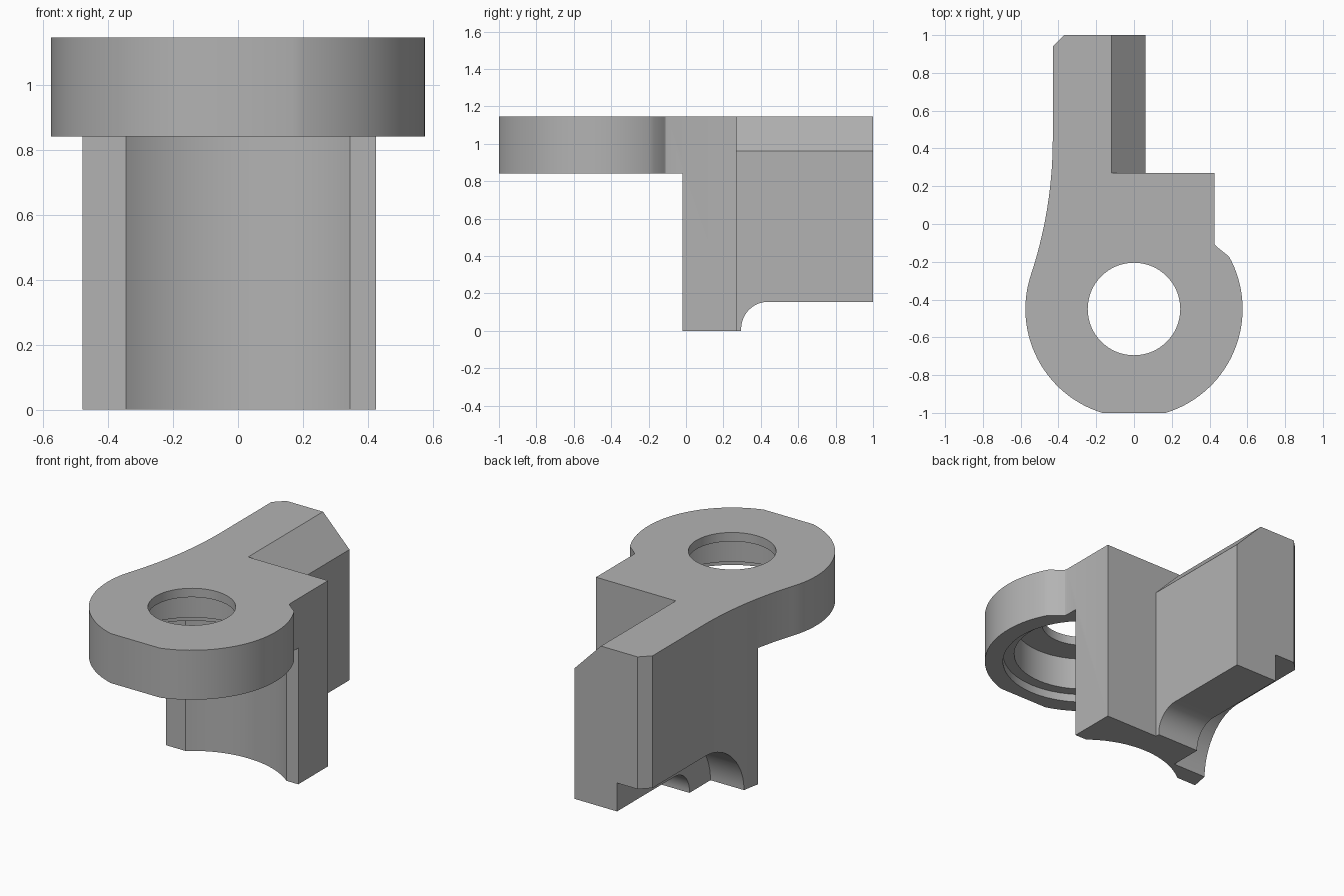
import bpy, bmesh
from math import sin, cos, radians

cube = bpy.data.objects.get("Cube")
if cube:
    bpy.data.objects.remove(cube, do_unlink=True)

TOP, PLATE_Z = 1.145, 0.84
EYE_Y = -0.45


def arc(cx, cy, r, a0, a1, n):
    """Points on a circular arc, angles in degrees."""
    angles = [radians(a0 + (a1 - a0) * i / n) for i in range(n + 1)]
    return [(cx + r * cos(a), cy + r * sin(a)) for a in angles]


def prism(name, pts, lo, hi, axis="z"):
    """Extrude a closed profile along an axis; profiles are xy, xz or yz."""
    place = {"z": lambda p, t: (p[0], p[1], t),
             "y": lambda p, t: (p[0], t, p[1]),
             "x": lambda p, t: (t, p[0], p[1])}[axis]
    bm = bmesh.new()
    a = [bm.verts.new(place(p, lo)) for p in pts]
    b = [bm.verts.new(place(p, hi)) for p in pts]
    bm.faces.new(a)
    bm.faces.new(b)
    for i in range(len(pts)):
        j = (i + 1) % len(pts)
        bm.faces.new((a[i], a[j], b[j], b[i]))
    bmesh.ops.recalc_face_normals(bm, faces=bm.faces)
    mesh = bpy.data.meshes.new(name)
    bm.to_mesh(mesh)
    bm.free()
    obj = bpy.data.objects.new(name, mesh)
    bpy.context.collection.objects.link(obj)
    return obj


def cut(target, cutter):
    """Subtract the cutter from the target and discard it."""
    cutter.hide_render = True
    mod = target.modifiers.new("cut", "BOOLEAN")
    mod.operation, mod.solver, mod.object = "DIFFERENCE", "EXACT", cutter
    bpy.context.view_layer.objects.active = target
    bpy.ops.object.modifier_apply(modifier=mod.name)
    bpy.data.objects.remove(cutter, do_unlink=True)


# Full-height bracket: arm, blended flank, round eye with front flat
outline = [(0.425, 0.27), (0.06, 0.27), (0.06, 1), (-0.37, 1), (-0.43, 0.94)]
outline += arc(-2.72, 0.45, 2.29, 0, -18.3, 14)
outline += arc(0, EYE_Y, 0.575, 162, 253, 28)
outline += arc(0, EYE_Y, 0.575, 287, 386, 30)
outline += [(0.503, -0.172), (0.44, -0.122), (0.428, -0.11), (0.425, -0.095)]
bracket = prism("bracket", outline, 0, TOP)

# Space below the eye, with concave face in the block
under = [(-1, -0.02), (-1, -2), (1, -2), (1, -0.02)]
under += arc(0, EYE_Y, 0.551, 51.3, 128.7, 32)
cut(bracket, prism("under_eye_cutter", under, -1, PLATE_Z))

# Stepped bore
for r, depth in ((0.47, 0.89), (0.405, 1.09), (0.245, 2)):
    ring = arc(0, EYE_Y, r, 0, 360, 64)[:-1]
    cut(bracket, prism("bore_cutter", ring, 0.5, depth))

# Sloped top edge of the arm
slope = [(-0.12, TOP), (0.06, 0.96), (0.2, 0.816), (0.2, 1.5), (-0.12, 1.5)]
cut(bracket, prism("slope_cutter", slope, 0.27, 2, "y"))


# Rounded reliefs under the arm: shallow full width, deep on the outer side
def relief(cy, cz, r, x0, x1):
    pts = [(2, -1), (2, cz + r)] + arc(cy, cz, r, 90, 180, 20) + [(cy - r, -1)]
    cut(bracket, prism("relief_cutter", pts, x0, x1, "x"))


relief(0.44, 0.01, 0.145, -1, 1)
relief(0.42, 0, 0.33, -1, -0.23)

# Grey finish
grey = bpy.data.materials.new("grey_metal")
grey.use_nodes = True
colour = (0.45, 0.45, 0.45, 1)
grey.diffuse_color = colour
grey.node_tree.nodes["Principled BSDF"].inputs["Base Color"].default_value = colour
bracket.data.materials.clear()
bracket.data.materials.append(grey)

bpy.ops.object.select_all(action="DESELECT")
bracket.select_set(True)
bpy.context.view_layer.objects.active = bracket
bpy.ops.object.shade_smooth_by_angle(angle=radians(25))
